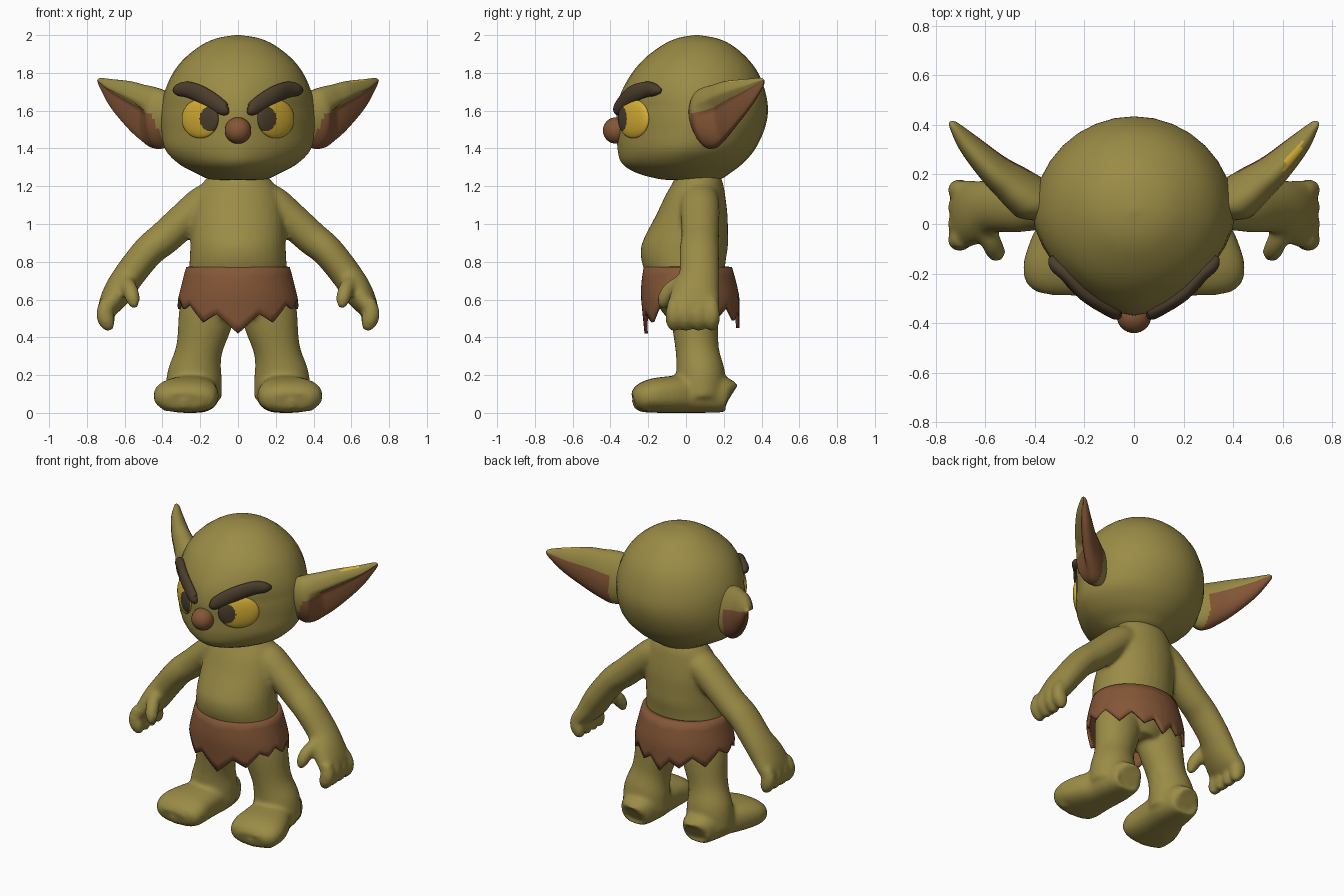
import bpy, bmesh, math
from mathutils import Vector, Matrix

if "Cube" in bpy.data.objects:
    bpy.data.objects.remove(bpy.data.objects["Cube"], do_unlink=True)

N = 32
X, Y, Z = Vector((1, 0, 0)), Vector((0, 1, 0)), Vector((0, 0, 1))


def material(name, rgb):
    m = bpy.data.materials.new(name)
    m.use_nodes = True
    m.diffuse_color = (*rgb, 1)
    bsdf = next(n for n in m.node_tree.nodes if n.type == "BSDF_PRINCIPLED")
    bsdf.inputs["Base Color"].default_value = (*rgb, 1)
    bsdf.inputs["Roughness"].default_value = 0.8
    return m


SKIN = material("olive skin", (0.325, 0.26, 0.061))
BROWN = material("leather brown", (0.232, 0.094, 0.038))
YELLOW = material("eye yellow", (0.68, 0.43, 0.035))
DARK = material("dark brown", (0.071, 0.047, 0.025))


def smooth_rows(rows, k=5):
    """Catmull-Rom interpolation between rows of numbers."""
    out = []
    for i in range(len(rows) - 1):
        a, b, c, d = (rows[max(i - 1, 0)], rows[i], rows[i + 1], rows[min(i + 2, len(rows) - 1)])
        for s in range(k):
            t = s / k
            out.append([q + 0.5 * t * (r - p + t * (2 * p - 5 * q + 4 * r - w + t * (3 * (q - r) + w - p)))
                        for p, q, r, w in zip(a, b, c, d)])
    return out + [list(rows[-1])]


def ring(c, u, v, a, b, power=1.0):
    pts = []
    for j in range(N):
        t = math.tau * j / N
        co, si = math.cos(t), math.sin(t)
        pts.append(c + u * a * math.copysign(abs(co) ** power, co)
                   + v * b * math.copysign(abs(si) ** power, si))
    return pts


def loft(bm, rings, paint=None):
    rows = [[bm.verts.new(p) for p in r] for r in rings]
    for i in range(len(rows) - 1):
        for j in range(N):
            k = (j + 1) % N
            f = bm.faces.new((rows[i][j], rows[i][k], rows[i + 1][k], rows[i + 1][j]))
            if paint:
                t = math.tau * (j + 0.5) / N
                f.material_index = paint(math.cos(t), math.sin(t), abs(f.calc_center_median().x))
    bm.faces.new(rows[0])
    bm.faces.new(rows[-1])


def tube(bm, rows, side=1, ref=Y, power=1.0):
    """Rows hold x, y, z, radius along ref, radius across it."""
    rows = smooth_rows(rows)
    cs = [Vector((r[0] * side, r[1], r[2])) for r in rows]
    rings = []
    for i, r in enumerate(rows):
        t = (cs[min(i + 1, len(cs) - 1)] - cs[max(i - 1, 0)]).normalized()
        u = (ref - t * ref.dot(t)).normalized()
        rings.append(ring(cs[i], u, t.cross(u), r[3], r[4], power))
    loft(bm, rings)


def finish(name, bm, mats):
    bmesh.ops.recalc_face_normals(bm, faces=bm.faces)
    for f in bm.faces:
        f.smooth = True
    me = bpy.data.meshes.new(name)
    bm.to_mesh(me)
    bm.free()
    for m in mats:
        me.materials.append(m)
    ob = bpy.data.objects.new(name, me)
    bpy.context.scene.collection.objects.link(ob)
    return ob


# Body: torso, arms, hands, legs and feet fused into one skin
bm = bmesh.new()
TORSO = [(1.28, .13, -.05, .17), (1.22, .185, -.07, .195), (1.15, .22, -.11, .208), (1.05, .245, -.157, .22),
         (.95, .25, -.21, .222), (.88, .253, -.238, .222), (.8, .257, -.235, .21), (.7, .26, -.2, .2),
         (.6, .24, -.17, .19), (.5, .14, -.1, .15)]
loft(bm, [ring(Vector((0, (f + b) / 2, z)), X, Y, a, (b - f) / 2) for z, a, f, b in smooth_rows(TORSO)])
ARM = [(.1, .07, 1.14, .1, .09), (.18, .072, 1.11, .105, .095), (.27, .075, 1.035, .103, .092),
       (.385, .075, .93, .1, .09), (.475, .07, .855, .105, .085), (.575, .07, .73, .107, .082),
       (.635, .05, .64, .127, .078), (.685, .04, .56, .137, .058), (.7, .04, .52, .12, .03)]
THUMB = [(.6, -.01, .7, .04, .04), (.572, -.08, .655, .041, .041), (.556, -.115, .6, .038, .038),
         (.55, -.125, .555, .018, .018)]
LEG = [(.14, .03, .68, .12, .15), (.17, .045, .5, .123, .146), (.207, .06, .33, .115, .123),
       (.23, .078, .2, .13, .145), (.235, .08, .08, .125, .15)]
FOOT = [(.225, .235, .09, .06, .06), (.225, .215, .095, .1, .09), (.23, .1, .1, .128, .1), (.24, 0, .1, .137, .1),
        (.262, -.1, .096, .16, .097), (.275, -.18, .09, .172, .09), (.283, -.245, .074, .155, .073),
        (.285, -.278, .065, .1, .045)]
for side in (1, -1):
    tube(bm, ARM, side)
    tube(bm, THUMB, side)
    for y in (.137, .068, 0, -.065):
        tube(bm, [(.695, y, .6, .03, .03), (.707, y, .53, .043, .045), (.692, y, .475, .041, .043),
                  (.682, y, .433, .018, .018)], side)
    tube(bm, LEG, side)
    tube(bm, FOOT, side, X, 0.8)
    for x in (.2, .285, .37):
        back = abs(x - .285) * .3
        tube(bm, [(x, -.17, .07, .03, .03), (x, -.21, .06, .05, .055), (x, -.25 + back, .055, .045, .05),
                  (x, -.285 + back, .05, .015, .02)], side, X)
for v in bm.verts:
    v.co.z = max(v.co.z, 0)
body = finish("body", bm, [SKIN])
rm = body.modifiers.new("fuse", "REMESH")
rm.mode, rm.voxel_size, rm.use_smooth_shade = "VOXEL", 0.013, True
sm = body.modifiers.new("soften", "SMOOTH")
sm.factor, sm.iterations = 0.5, 9

# Head: stacked rings, pointed across the face and round at the forehead
HEAD = smooth_rows([(1.232, .1, -.08, .15), (1.24, .16, -.15, .19), (1.27, .225, -.26, .235), (1.32, .315, -.338, .3),
                    (1.395, .385, -.362, .365), (1.5, .405, -.365, .415), (1.6, .405, -.368, .434),
                    (1.7, .388, -.342, .42), (1.8, .344, -.285, .382), (1.88, .28, -.215, .322),
                    (1.95, .188, -.12, .238), (1.985, .105, -.04, .155), (2, .012, .045, .065)])


def pointedness(z):
    return 1.6 + 0.4 * min(max((z - 1.62) / 0.2, 0), 1)


def head_ring(z, a, f, b):
    c = Vector((0, (f + b) / 2, z))
    back, front = (ring(c, X, Y, a, (b - f) / 2, p) for p in (1, 2 / pointedness(z)))
    return [q if q.y < c.y else p for p, q in zip(back, front)]


def face_y(x, z):
    _, a, f, b = min(HEAD, key=lambda r: abs(r[0] - z))
    n = pointedness(z)
    return (f + b) / 2 - (b - f) / 2 * max(0, 1 - abs(x / a) ** n) ** (1 / n)


bm = bmesh.new()
loft(bm, [head_ring(*r) for r in HEAD])
finish("head", bm, [SKIN])

# Nose
bm = bmesh.new()
bmesh.ops.create_uvsphere(bm, u_segments=32, v_segments=20, radius=0.07,
                          matrix=Matrix.Translation((0, -.37, 1.495)))
finish("nose", bm, [BROWN])

EAR = smooth_rows([(.34, .075, 1.56, .12, .085), (.4, .095, 1.555, .155, .095), (.45, .13, 1.565, .162, .09),
                   (.5, .17, 1.588, .15, .08), (.57, .225, 1.628, .128, .065), (.67, .325, 1.692, .075, .044),
                   (.727, .395, 1.745, .028, .02), (.742, .412, 1.757, .006, .006)])
BROW = [(.05, 1.605, .015), (.07, 1.607, .034), (.125, 1.642, .045), (.2, 1.688, .046),
        (.268, 1.712, .042), (.315, 1.71, .032), (.335, 1.705, .012)]

for side, label in ((1, "left"), (-1, "right")):
    # Ear: swept leaf, hollowed at the front, brown on its lower part
    normal = Vector((.72 * side, -.69, 0))
    rings = []
    for x, y, z, h, w in EAR:
        c = Vector((x * side, y, z))
        hollow = 0.65 * min(max((x - 0.42) / 0.08, 0), 1)
        pts = ring(c, normal, Z - Y * 0.15, w, h)
        for p in pts:
            d = (p - c).dot(normal)
            if d > 0 and p.z - z < 0.25 * h:
                p -= normal * d * hollow
        rings.append(pts)

    def ear_colour(co, si, x):
        if side > 0 and si > 0.9 and co > -0.1 and 0.605 < x < 0.675:
            return 2
        start = 0.45 + 0.06 * si if co > 0 else 0.42
        return 1 if si < 0.25 and x > start else 0

    bm = bmesh.new()
    loft(bm, rings, ear_colour)
    finish(label + "_ear", bm, [SKIN, BROWN, YELLOW])

    # Eye: flattened ball with the pupil painted toward the nose
    bm = bmesh.new()
    bmesh.ops.create_uvsphere(bm, u_segments=96, v_segments=64, radius=1)
    for f in bm.faces:
        c = f.calc_center_median()
        f.material_index = int(c.y < 0 and ((c.x + .66) / .5) ** 2 + (c.z / .64) ** 2 < 1)
    axes = Matrix((Vector((.77 * side, .64, 0)) * .124, Vector((-.64 * side, .77, 0)) * .03, Z * .103)).transposed()
    bm.transform(Matrix.Translation((.2 * side, -.278, 1.557)) @ axes.to_4x4())
    finish(label + "_eye", bm, [YELLOW, DARK])

    # Eyebrow: slanted strip following the forehead
    bm = bmesh.new()
    tube(bm, [(x, face_y(x, z) - .006, z, h, min(h, .028)) for x, z, h in BROW], side, Z)
    finish(label + "_eyebrow", bm, [DARK])

# Loincloth: flared band with a ragged hem
HEM = [(0, .42), (21, .525), (36, .48), (54, .575), (66, .55), (78, .6), (93, .55), (108, .59),
       (126, .5), (141, .56), (156, .49), (168, .53), (180, .45)]


def hem_z(deg):
    for (a, za), (b, zb) in zip(HEM, HEM[1:]):
        if a <= deg <= b:
            return za + (zb - za) * (deg - a) / (b - a)


bm = bmesh.new()
cols = []
for i in range(120):
    deg = i * 3
    t = math.radians(deg)
    low = hem_z(min(deg, 360 - deg))
    col = [bm.verts.new((.245 * math.sin(t), -.2 * math.cos(t), .768))]
    for s in range(7):
        z = .765 + (low - .765) * s / 6
        drop = .765 - z
        a = min(.268 + drop * .25, .31)
        front = .218 + min(drop, .1) * .12 - max(drop - .15, 0) * .1
        depth = front if math.cos(t) > 0 else .238 + min(drop * .25, .035)
        col.append(bm.verts.new((a * math.sin(t), -depth * math.cos(t), z)))
    cols.append(col)
for i in range(120):
    a, b = cols[i], cols[(i + 1) % 120]
    for s in range(7):
        bm.faces.new((a[s], a[s + 1], b[s + 1], b[s]))
cloth = finish("loincloth", bm, [BROWN])
so = cloth.modifiers.new("thickness", "SOLIDIFY")
so.thickness, so.offset = 0.018, 0
